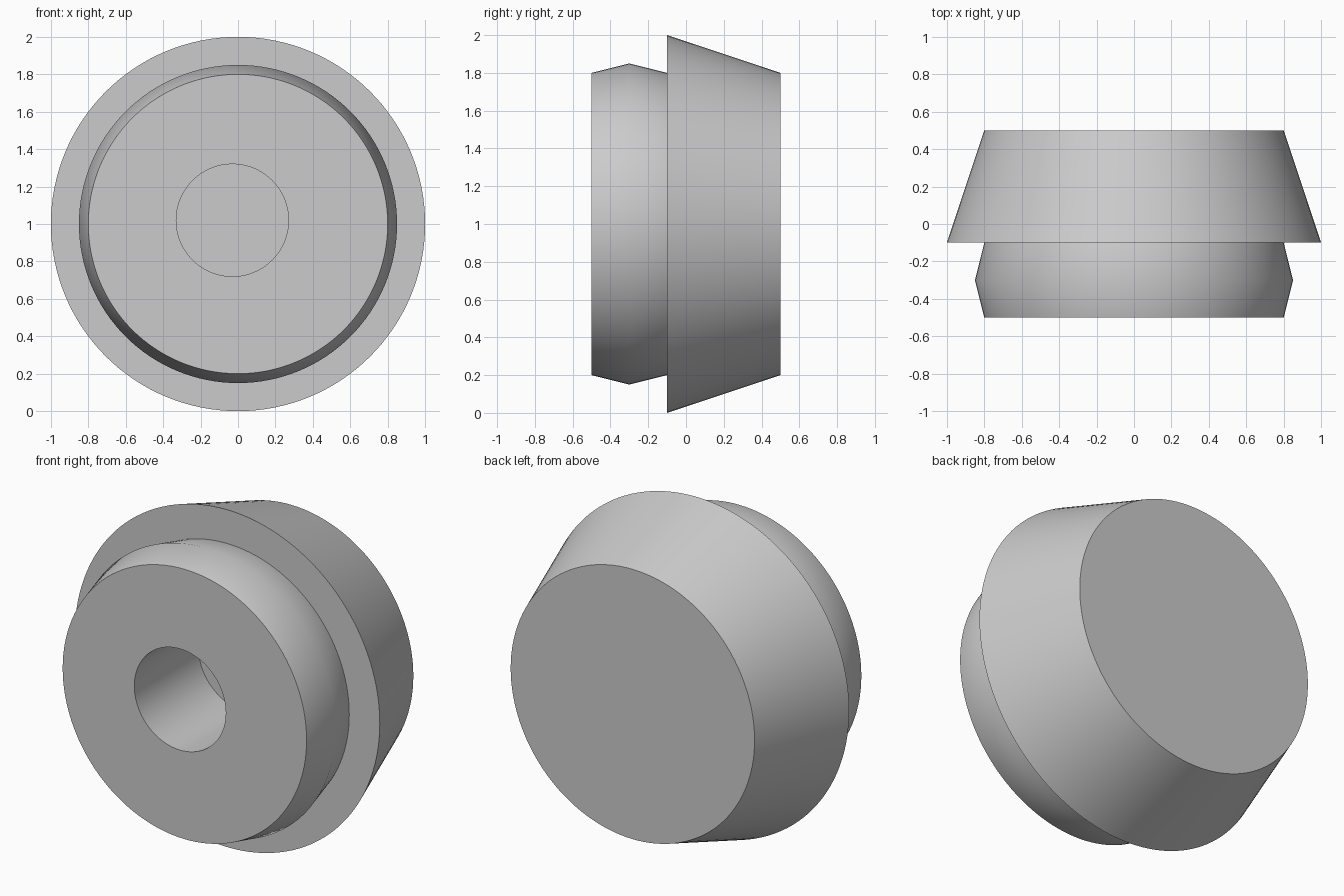
import bpy
import bmesh
from math import sin, cos, tau, radians

cube = bpy.data.objects.get("Cube")
if cube:
    bpy.data.objects.remove(cube)

SIDES = 128

grey = bpy.data.materials.new("plain grey")
grey.use_nodes = True
colour = (0.6, 0.6, 0.6, 1)
grey.diffuse_color = colour
grey.node_tree.nodes["Principled BSDF"].inputs["Base Color"].default_value = colour


def loft(name, rings):
    """Join circles (y, radius, centre x, centre z) and cap both ends."""
    bm = bmesh.new()
    loops = []
    for y, r, cx, cz in rings:
        loops.append([bm.verts.new((cx + r * cos(tau * i / SIDES), y,
                                    cz + r * sin(tau * i / SIDES)))
                      for i in range(SIDES)])
    for a, b in zip(loops, loops[1:]):
        for i in range(SIDES):
            j = (i + 1) % SIDES
            bm.faces.new((a[i], a[j], b[j], b[i]))
    bm.faces.new(loops[0])
    bm.faces.new(loops[-1])
    bmesh.ops.recalc_face_normals(bm, faces=bm.faces)
    mesh = bpy.data.meshes.new(name)
    bm.to_mesh(mesh)
    bm.free()
    mesh.materials.append(grey)
    obj = bpy.data.objects.new(name, mesh)
    bpy.context.collection.objects.link(obj)
    bpy.ops.object.select_all(action="DESELECT")
    obj.select_set(True)
    bpy.context.view_layer.objects.active = obj
    bpy.ops.object.shade_smooth_by_angle(angle=radians(30))
    return obj


# Off-centre blind bore, ridged collar and tapered body, from bore floor to back
bore = (0.3, -0.03, 1.02)
axis = (0, 1)
loft("bored_knob", [
    (0.1, *bore),
    (-0.5, *bore),
    (-0.5, 0.8, *axis),
    (-0.3, 0.85, *axis),
    (-0.1, 0.8, *axis),
    (-0.1, 1.0, *axis),
    (0.5, 0.8, *axis),
])
